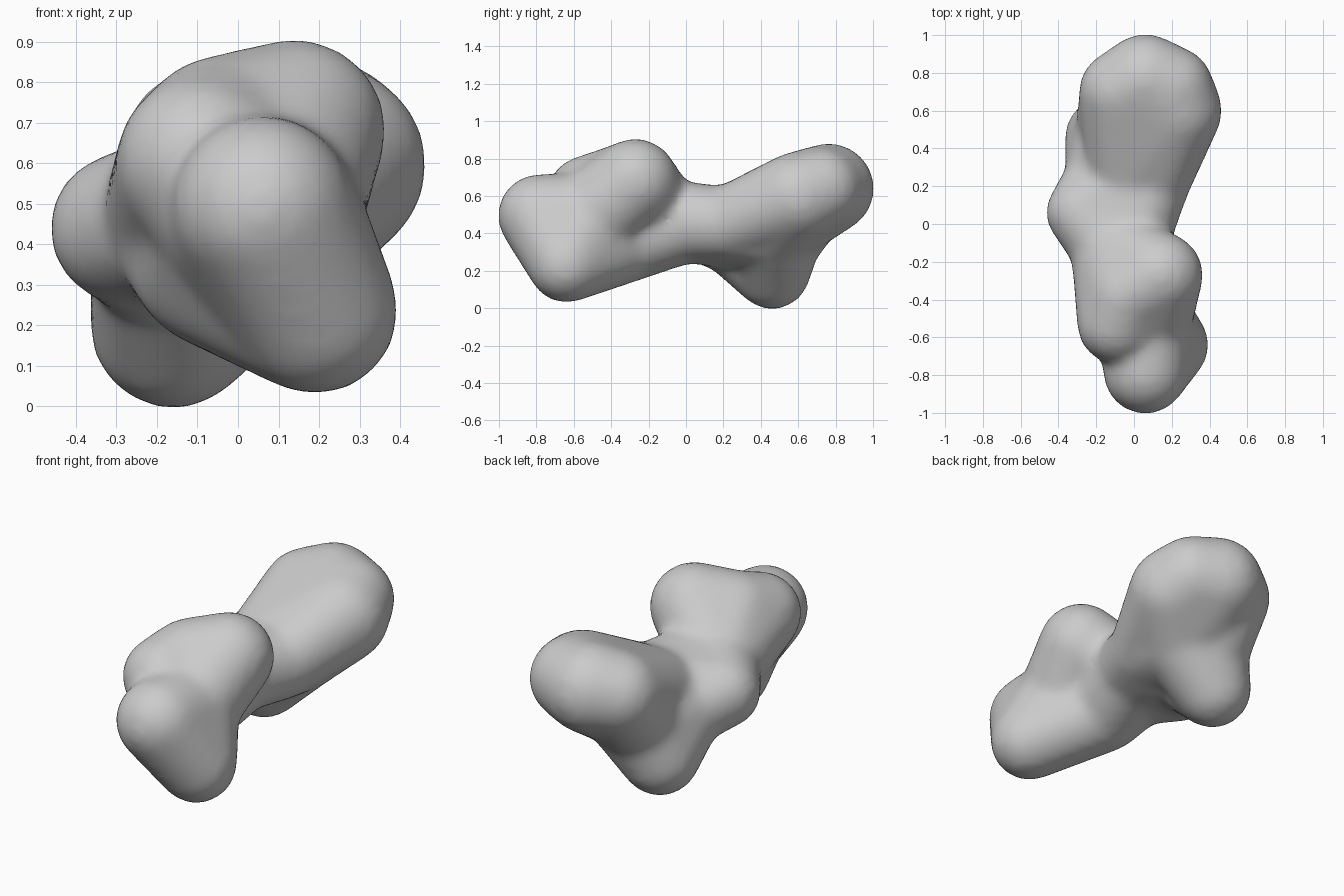
import bpy
import bmesh
from mathutils import Matrix

default_cube = bpy.data.objects.get("Cube")
if default_cube:
    bpy.data.objects.remove(default_cube, do_unlink=True)

# One plain grey material
grey = bpy.data.materials.new("plain grey")
grey.use_nodes = True
grey.diffuse_color = (0.6, 0.6, 0.6, 1)
grey.node_tree.nodes["Principled BSDF"].inputs["Base Color"].default_value = grey.diffuse_color

# Rounded lobes: centre x, y, z and radius
lobes = {
    "nose": (0.06, -0.785, 0.495, 0.215),
    "chest": (0.05, -0.52, 0.47, 0.25),
    "front_foot": (0.19, -0.64, 0.235, 0.20),
    "crown_right": (-0.09, -0.53, 0.605, 0.205),
    "crown_middle": (-0.04, -0.38, 0.655, 0.205),
    "crown_left": (0.14, -0.27, 0.68, 0.22),
    "keel": (-0.05, -0.30, 0.36, 0.21),
    "waist": (0, 0, 0.46, 0.21),
    "shoulder": (-0.12, -0.12, 0.47, 0.21),
    "side_bump": (-0.28, 0.06, 0.44, 0.18),
    "loin_right": (-0.04, 0.22, 0.43, 0.21),
    "loin_left": (0.10, 0.22, 0.45, 0.19),
    "loin_side": (-0.17, 0.24, 0.38, 0.19),
    "back_foot": (-0.16, 0.46, 0.20, 0.20),
    "hip": (0.05, 0.46, 0.46, 0.25),
    "hip_rear": (-0.08, 0.50, 0.38, 0.22),
    "rump_left": (0.225, 0.60, 0.595, 0.235),
    "rump_right": (-0.07, 0.70, 0.62, 0.215),
    "rump_corner": (0.20, 0.72, 0.64, 0.215),
    "rump_end": (0.06, 0.765, 0.64, 0.235),
}

# Neighbouring lobes wrapped together into one mass
masses = [
    ("nose", "chest", "front_foot"),
    ("chest", "crown_right", "crown_middle"),
    ("chest", "crown_middle", "crown_left"),
    ("front_foot", "chest", "keel"),
    ("chest", "crown_middle", "keel", "shoulder"),
    ("crown_right", "crown_middle", "shoulder"),
    ("crown_middle", "crown_left", "shoulder"),
    ("keel", "waist", "shoulder"),
    ("shoulder", "waist", "side_bump"),
    ("side_bump", "waist", "loin_right"),
    ("side_bump", "loin_right", "loin_side"),
    ("loin_side", "hip_rear", "back_foot"),
    ("waist", "loin_right", "loin_left"),
    ("loin_left", "loin_side", "hip", "hip_rear"),
    ("hip", "hip_rear", "back_foot"),
    ("loin_right", "loin_left", "rump_left", "rump_right"),
    ("hip", "rump_left", "rump_right", "rump_corner", "rump_end"),
    ("hip", "hip_rear", "rump_right"),
]

# Extra thickness that the softening takes away again
SWELL = 0.008


def add_mass(bm, names):
    """Convex skin stretched around a group of lobes."""
    balls = bmesh.new()
    for name in names:
        x, y, z, radius = lobes[name]
        bmesh.ops.create_icosphere(balls, subdivisions=3, radius=radius + SWELL,
                                   matrix=Matrix.Translation((x, y, z)))
    points = [bm.verts.new(v.co) for v in balls.verts]
    balls.free()
    hull = bmesh.ops.convex_hull(bm, input=points)
    inside = [g for g in hull["geom_interior"] if isinstance(g, bmesh.types.BMVert)]
    bmesh.ops.delete(bm, geom=inside, context="VERTS")


bm = bmesh.new()
for names in masses:
    add_mass(bm, names)
bmesh.ops.recalc_face_normals(bm, faces=bm.faces)
mesh = bpy.data.meshes.new("lumpy_body")
bm.to_mesh(mesh)
bm.free()
mesh.materials.append(grey)
body = bpy.data.objects.new("lumpy_body", mesh)
bpy.context.collection.objects.link(body)

# Fuse the masses into one skin and soften the joins
fuse = body.modifiers.new("fuse", "REMESH")
fuse.mode = "VOXEL"
fuse.voxel_size = 0.025
fuse.use_smooth_shade = True
soften = body.modifiers.new("soften", "SMOOTH")
soften.factor = 0.5
soften.iterations = 14
